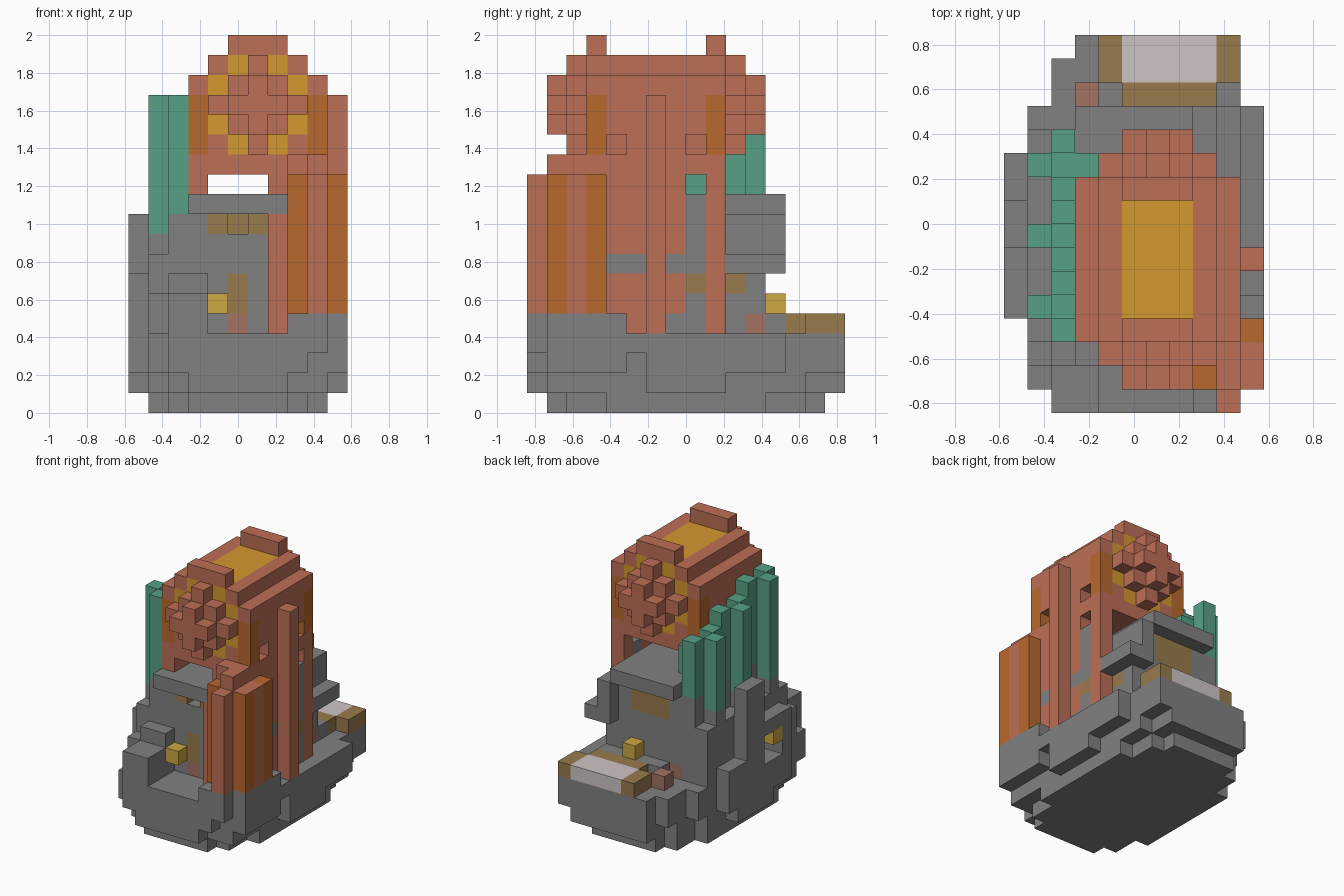
import bpy
import bmesh
from mathutils import Vector

cube = bpy.data.objects.get("Cube")
if cube:
    bpy.data.objects.remove(cube)

UNIT = 2 / 19
ORIGIN = Vector((-5.5, -8, 0))
SIDES = [Vector(d) for d in ((1, 0, 0), (-1, 0, 0), (0, 1, 0), (0, -1, 0), (0, 0, 1), (0, 0, -1))]


def material(name, r, g, b):
    def lin(c):
        c /= 255
        return ((c + 0.055) / 1.055) ** 2.4
    col = (lin(r), lin(g), lin(b), 1)
    m = bpy.data.materials.new(name)
    m.use_nodes = True
    m.diffuse_color = col
    m.node_tree.nodes["Principled BSDF"].inputs["Base Color"].default_value = col
    return m


grey = material("stone grey", 129, 129, 129)
red = material("brick red", 188, 110, 86)
orange = material("rust orange", 184, 104, 45)
yellow = material("ochre yellow", 211, 152, 47)
green = material("copper green", 87, 161, 133)
brown = material("dull brown", 152, 123, 77)
pale = material("pale ash", 207, 197, 197)
rose = material("dusty rose", 163, 114, 99)
brass = material("brass", 205, 167, 67)

grid = {}
parts = {}


def fill(name, mat, *boxes):
    """Claim the cells of boxes (x0, x1, y0, y1, z0, z1) for a part."""
    parts[name] = mat
    for x0, x1, y0, y1, z0, z1 in boxes:
        for x in range(x0, x1):
            for y in range(y0, y1):
                for z in range(z0, z1):
                    grid[x, y, z] = name


def post(name, mat, x, y, z0, z1):
    fill(name, mat, (x, x + 1, y, y + 1, z0, z1))


def carve(x0, x1, y0, y1, z0, z1):
    for c in list(grid):
        if x0 <= c[0] < x1 and y0 <= c[1] < y1 and z0 <= c[2] < z1:
            del grid[c]


# Stepped hull, narrower towards the keel
fill("keel", grey, (3, 8, 1, 15, 0, 1), (2, 9, 2, 14, 0, 1), (1, 10, 4, 12, 0, 1))
fill("lower_hull", grey, (3, 8, 0, 1, 1, 2), (3, 9, 1, 16, 1, 2), (2, 10, 1, 14, 1, 2),
     (1, 10, 2, 12, 1, 2), (0, 11, 6, 10, 1, 2))
fill("upper_hull", grey, (3, 10, 0, 16, 2, 4), (2, 10, 0, 15, 2, 4),
     (1, 11, 1, 13, 2, 4), (0, 11, 4, 11, 2, 4))
carve(9, 10, 0, 1, 2, 3)
carve(10, 11, 5, 6, 2, 3)
fill("right_deck", grey, (8, 10, 0, 5, 4, 5), (8, 11, 1, 5, 4, 5))
fill("stern_deck", grey, (4, 9, 12, 13, 4, 5))
fill("bow_wall", grey, (2, 4, 0, 2, 4, 6), (1, 2, 2, 3, 4, 6), (2, 4, 2, 3, 4, 7))

# Stern bench with a pale seat
fill("stern_bench", brown, (5, 9, 13, 14, 4, 5), (4, 10, 14, 16, 4, 5))
fill("bench_seat", pale, (5, 9, 14, 16, 4, 5))
post("stern_block", rose, 3, 13, 4, 5)

# Central house and its overhanging roof
fill("house", grey, (3, 7, 3, 12, 4, 10), (7, 9, 4, 12, 4, 10))
fill("house_roof", grey, (3, 8, 2, 13, 10, 11))
fill("rear_arm", grey, (8, 10, 10, 13, 7, 8), (8, 9, 10, 13, 8, 10))
fill("front_windows", brown, (4, 7, 3, 5, 9, 10), (5, 6, 3, 4, 5, 7))
carve(5, 6, 3, 4, 9, 10)
fill("rear_windows", brown, (4, 7, 11, 12, 8, 10))
post("side_window", brown, 8, 10, 6, 7)
for x, y in ((5, 3), (3, 11), (8, 11)):
    post("doorstep", rose, x, y, 4, 5)
post("front_lamp", brass, 4, 2, 5, 6)
post("rear_lamp", brass, 6, 12, 5, 6)

# Left terrace with an open bay
fill("terrace", grey, (2, 3, 3, 12, 4, 10), (1, 2, 3, 12, 4, 8))
fill("terrace_post", grey, (0, 1, 7, 9, 4, 10), (0, 1, 4, 5, 4, 7), (0, 1, 9, 11, 4, 5))
fill("bay_lintel", grey, (0, 1, 5, 7, 6, 7))
carve(1, 2, 5, 7, 4, 6)
post("side_lamp", brass, 0, 5, 5, 6)

# Green pipes in three clusters, rising towards the front
for i, y in enumerate((10, 7, 4)):
    top = 14 + i
    post("outer_pipe", green, 1, y, 9, top)
    for dy in (1, 0, -1):
        post("inner_pipe", green, 2, y + dy, 10, top - (dy == 0))
    post("pipe_bracket", grey, 1, y, 8, 9)
post("outer_pipe", green, 3, 10, 11, 13)

# Big chest body with stepped shoulders and end ridges
fill("chest", red, (3, 10, 3, 10, 12, 17), (4, 9, 3, 10, 17, 18))
fill("chest_ridge", red, (5, 8, 3, 4, 18, 19), (5, 8, 9, 10, 18, 19))
fill("chest_lid", yellow, (5, 8, 4, 9, 17, 18))
for x in (3, 9):
    for y in (3, 9):
        post("corner_band", orange, x, y, 13, 16)
for y in (4, 8):
    carve(9, 10, y, y + 1, 13, 14)

# Legs and skirts carrying the chest
fill("left_skirt", red, (3, 4, 3, 8, 11, 12), (3, 4, 9, 10, 11, 12))
fill("right_skirt", red, (7, 10, 3, 4, 11, 12), (9, 10, 3, 8, 4, 12), (9, 10, 9, 10, 4, 12))
post("front_leg", red, 7, 2, 4, 10)
post("skirt_pillar", grey, 9, 8, 4, 11)
post("pillar_window", brown, 9, 8, 6, 7)
fill("skirt_rail", grey, (9, 10, 4, 6, 7, 8), (9, 10, 7, 8, 7, 8), (9, 10, 7, 8, 4, 5))

# Stepped bosses on both ends, with ochre cells around them
for dx in range(-2, 3):
    for dz in range(-2, 3):
        reach = abs(dx) + abs(dz)
        x, z = 6 + dx, 15 + dz
        for face, step in ((3, -1), (9, 1)):
            if reach == 3:
                post("boss_plate", yellow, x, face, z, z + 1)
            for layer in (1, 2):
                if reach <= 3 - layer:
                    post("boss", red, x, face + step * layer, z, z + 1)

# Pipe cluster on the right bow, and a taller side pipe
for x, y, top, mat in ((9, 0, 12, red), (8, 1, 12, orange), (10, 1, 12, orange), (9, 1, 13, red),
                       (8, 2, 13, red), (9, 2, 13, red), (10, 2, 12, red), (10, 3, 12, orange)):
    post("bow_pipe_" + ("red" if mat is red else "orange"), mat, x, y, 5, top)
post("side_pipe", red, 10, 6, 4, 16)


def build(name, mat):
    """Skin the outer sides of a part's cells."""
    bm = bmesh.new()
    for cell in [c for c in grid if grid[c] == name]:
        centre = Vector(cell) + Vector((0.5, 0.5, 0.5)) + ORIGIN
        for n in SIDES:
            if tuple(int(a + b) for a, b in zip(cell, n)) in grid:
                continue
            u = Vector((n.y, n.z, n.x))
            v = n.cross(u)
            bm.faces.new([bm.verts.new((centre + (n + u * a + v * b) / 2) * UNIT)
                          for a, b in ((-1, -1), (1, -1), (1, 1), (-1, 1))])
    bmesh.ops.remove_doubles(bm, verts=bm.verts, dist=UNIT / 100)
    mesh = bpy.data.meshes.new(name)
    bm.to_mesh(mesh)
    bm.free()
    mesh.materials.append(mat)
    # the outer bow pipe has a red top
    if name == "bow_pipe_orange":
        mesh.materials.append(red)
        for p in mesh.polygons:
            c = p.center / UNIT - ORIGIN
            if p.normal.z > 0.5 and c.x > 10 and c.y < 2:
                p.material_index = 1
    obj = bpy.data.objects.new(name, mesh)
    bpy.context.collection.objects.link(obj)


for part_name, part_mat in parts.items():
    if part_name in grid.values():
        build(part_name, part_mat)
